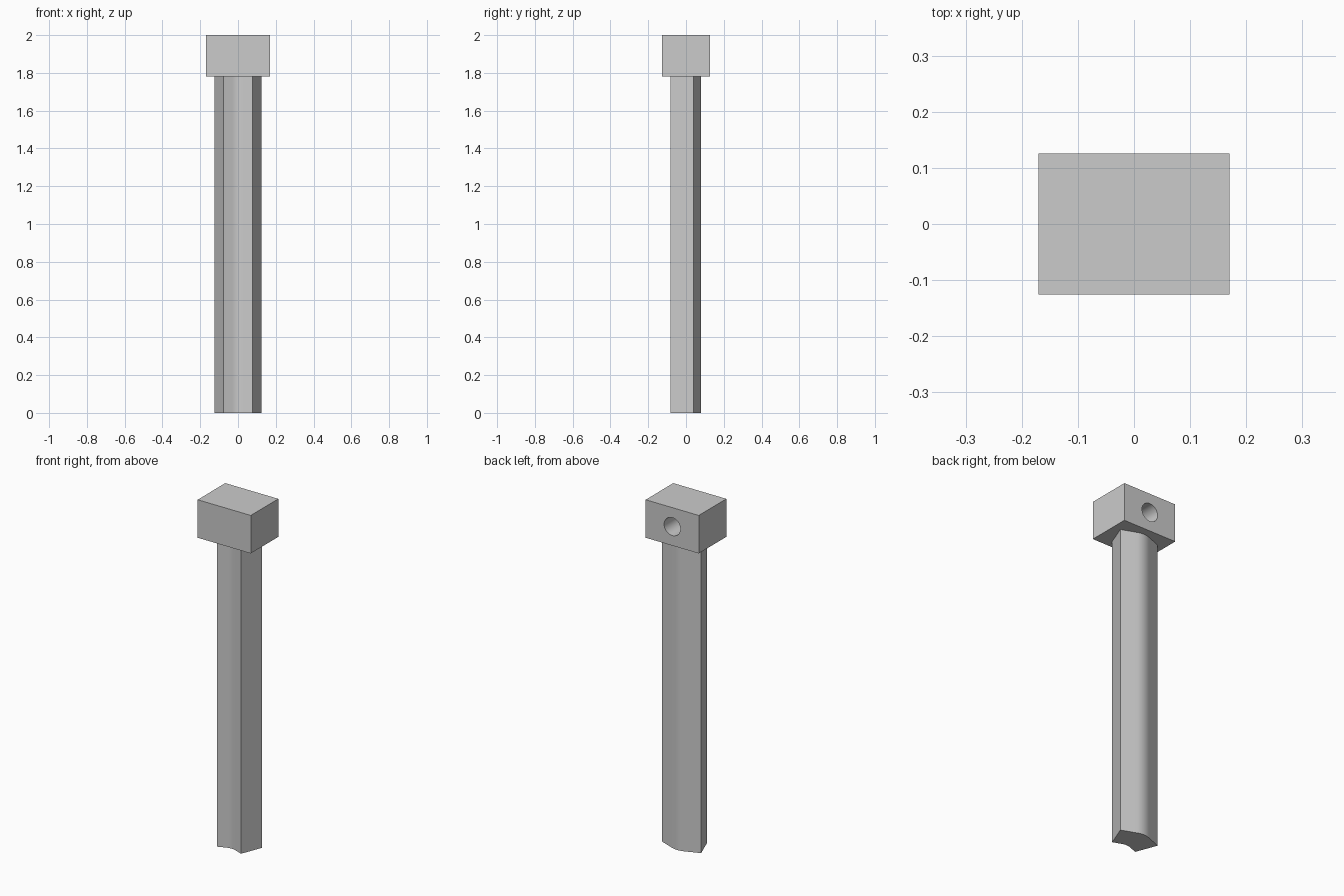
import bpy
import bmesh
import math

default_cube = bpy.data.objects.get("Cube")
if default_cube:
    bpy.data.objects.remove(default_cube, do_unlink=True)

HEIGHT = 2.0
HEAD_BASE = 1.78
HEAD_WIDTH, HEAD_DEPTH = 0.34, 0.252
HOLE_RADIUS, HOLE_DEPTH = 0.052, 0.17

grey = bpy.data.materials.new("plain_grey")
grey.use_nodes = True
colour = (0.6, 0.6, 0.6, 1)
grey.diffuse_color = colour
grey.node_tree.nodes["Principled BSDF"].inputs["Base Color"].default_value = colour


def add_object(name, bm):
    bmesh.ops.recalc_face_normals(bm, faces=bm.faces)
    mesh = bpy.data.meshes.new(name)
    bm.to_mesh(mesh)
    bm.free()
    mesh.materials.append(grey)
    obj = bpy.data.objects.new(name, mesh)
    bpy.context.collection.objects.link(obj)
    return obj


def smooth(obj):
    bpy.ops.object.select_all(action='DESELECT')
    obj.select_set(True)
    bpy.context.view_layer.objects.active = obj
    bpy.ops.object.shade_smooth_by_angle(angle=math.radians(25))


def rounded_ridge(half_width, base_y, rise, blend, steps=12):
    """Shallow V whose tip is blended by a parabola, running from -x to +x."""
    slope = rise / (half_width - blend / 2)
    points = [(-half_width, base_y)]
    for i in range(steps + 1):
        x = blend * (2 * i / steps - 1)
        points.append((x, base_y + rise - slope * x * x / (2 * blend)))
    points.append((half_width, base_y))
    return points


# Post: bowed back, hollowed front, slanted sides
outline = rounded_ridge(0.077, -0.083, 0.024, 0.03)
outline += reversed(rounded_ridge(0.125, 0.04, 0.04, 0.04))
bm = bmesh.new()
base = bm.faces.new([bm.verts.new((x, y, 0)) for x, y in outline])
extruded = bmesh.ops.extrude_face_region(bm, geom=[base], use_keep_orig=True)
top_verts = [g for g in extruded["geom"] if isinstance(g, bmesh.types.BMVert)]
bmesh.ops.translate(bm, verts=top_verts, vec=(0, 0, HEAD_BASE))
smooth(add_object("post", bm))

# Head block
bm = bmesh.new()
bmesh.ops.create_cube(bm, size=1)
bmesh.ops.scale(bm, verts=bm.verts, vec=(HEAD_WIDTH, HEAD_DEPTH, HEIGHT - HEAD_BASE))
bmesh.ops.translate(bm, verts=bm.verts, vec=(0, 0, (HEIGHT + HEAD_BASE) / 2))
head = add_object("head_block", bm)

# Blind round hole in the back of the head
bpy.ops.mesh.primitive_cylinder_add(
    vertices=40, radius=HOLE_RADIUS, depth=2 * HOLE_DEPTH,
    location=(0, HEAD_DEPTH / 2, (HEIGHT + HEAD_BASE) / 2),
    rotation=(math.pi / 2, 0, 0))
cutter = bpy.context.object
cutter.name = "hole_cutter"
cutter.hide_render = True
cutter.data.materials.append(grey)
cut = head.modifiers.new("hole", 'BOOLEAN')
cut.operation = 'DIFFERENCE'
cut.solver = 'EXACT'
cut.object = cutter
bpy.context.view_layer.objects.active = head
bpy.ops.object.modifier_apply(modifier=cut.name)
bpy.data.objects.remove(cutter, do_unlink=True)
smooth(head)
